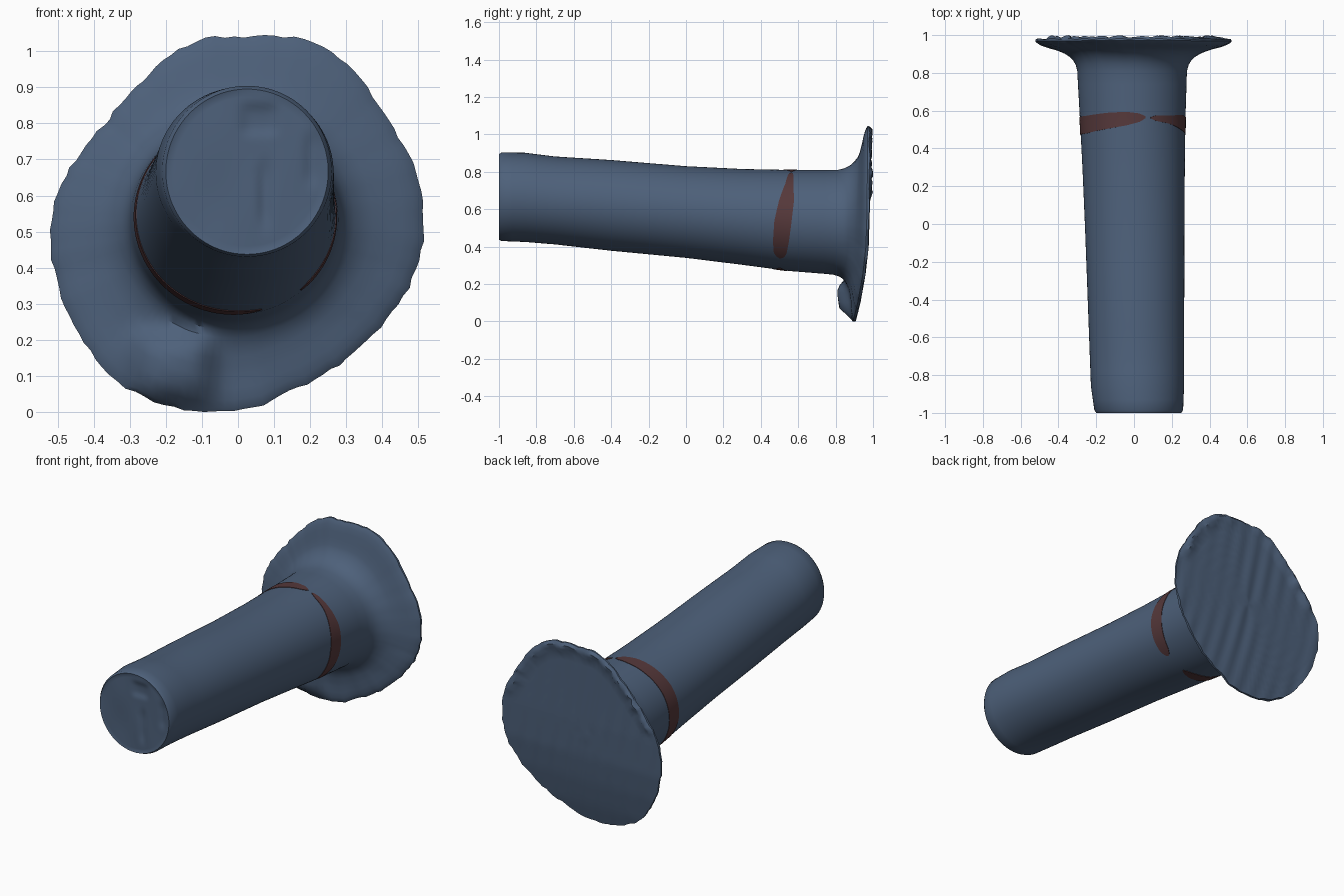
import bpy, bmesh, math, random
from math import sin, cos, pi, exp, radians

if "Cube" in bpy.data.objects:
    bpy.data.objects.remove(bpy.data.objects["Cube"])

random.seed(4)
N = 120  # segments round the tube


def lerp_table(table, v):
    """Piecewise linear lookup: rows are (key, values...)."""
    if v <= table[0][0]:
        return table[0][1:]
    for a, b in zip(table, table[1:]):
        if v <= b[0]:
            f = (v - a[0]) / (b[0] - a[0])
            return tuple(p + (q - p) * f for p, q in zip(a[1:], b[1:]))
    return table[-1][1:]


# tube stations: y, left x, right x, bottom z, top z
TUBE = [(-1.0, -.20, .25, .437, .895), (-.985, -.21, .26, .43, .904), (-.86, -.228, .265, .425, .902),
        (-.7, -.234, .266, .412, .882), (-.4, -.245, .266, .378, .863), (0, -.26, .267, .34, .83),
        (.3, -.273, .269, .303, .815), (.55, -.286, .272, .27, .81), (.8, -.30, .28, .25, .81)]

# flange outline seen from the front: x, z
OUTLINE = [(.515, .53), (.51, .62), (.45, .75), (.37, .88), (.26, 1.0), (.17, 1.035), (.02, 1.04),
           (-.09, 1.035), (-.17, 1.0), (-.26, .92), (-.36, .81), (-.44, .71), (-.505, .6),
           (-.52, .47), (-.49, .32), (-.42, .18), (-.30, .06), (-.16, .01), (-.07, 0), (.03, .008),
           (.15, .06), (.29, .14), (.40, .24), (.48, .36), (.513, .48)]
CX, CZ = -.01, .53
RADII = sorted((math.atan2(z - CZ, x - CX) % (2 * pi), math.hypot(x - CX, z - CZ)) for x, z in OUTLINE)
RADII.append((RADII[0][0] + 2 * pi, RADII[0][1]))

# rear face of the flange: z, y
BACK = [(0, .905), (.1, .93), (.25, .957), (.4, .974), (.6, .98), (1.04, .98)]


def tube_point(y, a, lift=0):
    xl, xr, zb, zt = lerp_table(TUBE, y)
    return ((xl + xr) / 2 + ((xr - xl) / 2 + lift) * cos(a), y,
            (zb + zt) / 2 + ((zt - zb) / 2 + lift) * sin(a))


def back_y(z):
    return lerp_table(BACK, z)[0]


def lump(x, z):
    """Swelling low on the left of the flange front."""
    return .07 * exp(-((x + .18) / .11) ** 4 - ((z - .125) / .09) ** 4)


def cap_dent(x, z):
    """Shallow soft dents on the small end."""
    groove = exp(-((x - .075) / .02) ** 2 - ((z - .6) / .09) ** 4)
    hollow = exp(-((x - .06) / .05) ** 4 - ((z - .81) / .04) ** 4)
    side = exp(-((x - .205) / .02) ** 2 - ((z - .7) / .07) ** 4)
    return .01 * (groove + hollow + side) + .002 * sin(23 * x) * sin(19 * z)


def make_object(name, bm, mat, angle=40):
    me = bpy.data.meshes.new(name)
    bmesh.ops.recalc_face_normals(bm, faces=bm.faces)
    bm.to_mesh(me)
    bm.free()
    ob = bpy.data.objects.new(name, me)
    bpy.context.collection.objects.link(ob)
    me.materials.append(mat)
    bpy.ops.object.select_all(action='DESELECT')
    ob.select_set(True)
    bpy.context.view_layer.objects.active = ob
    bpy.ops.object.shade_smooth_by_angle(angle=radians(angle))


def material(name, rgb):
    m = bpy.data.materials.new(name)
    m.diffuse_color = (*rgb, 1)
    m.use_nodes = True
    m.node_tree.nodes["Principled BSDF"].inputs["Base Color"].default_value = m.diffuse_color
    return m


blue = material("slate_blue", (.075, .118, .195))
red = material("dull_red", (.092, .04, .043))

# body: one skin from the small end, along the tube, over the flange to the rear face
angles = [2 * pi * i / N for i in range(N)]
edge = [lerp_table(RADII, a if a >= RADII[0][0] else a + 2 * pi)[0] + random.uniform(-.004, .004) for a in angles]
rings = []
xl, xr, zb, zt = TUBE[0][1:]
cap_c = ((xl + xr) / 2, (zb + zt) / 2)
for k in range(1, 20):  # small end
    s = k / 20
    ring = []
    for a in angles:
        x = cap_c[0] + (xr - xl) / 2 * s * cos(a)
        z = cap_c[1] + (zt - zb) / 2 * s * sin(a)
        ring.append((x, -.997 + cap_dent(x, z), z))
    rings.append(ring)
for y in [-1, -.985, -.93, -.86, -.78, -.7, -.55, -.4, -.2, 0, .15, .3, .42, .55, .65, .74]:  # tube
    rings.append([tube_point(y, a) for a in angles])
FRONT = [(0, .17), (.04, .135), (.1, .112), (.18, .094), (.3, .076), (.4, .066), (.5, .058), (.6, .05),
         (.75, .041), (.88, .03), (.96, .02), (1, .012)]  # flare: outward fraction, distance ahead of the rear
for t, off in FRONT:
    ring = []
    for a, r in zip(angles, edge):
        px, _, pz = tube_point(.8, a)
        x = px + (CX + r * cos(a) - px) * t
        z = max(0, pz + (CZ + r * sin(a) - pz) * t)
        scale = 1 - .22 * min(1, 3 * t) * max(0, sin(a))  # thinner towards the top
        ring.append((x, back_y(z) - off * scale - lump(x, z) * min(1, t * 4), z))
    rings.append(ring)
for s in [1, .97, .93, .88] + [.8 - .08 * k for k in range(10)]:  # rear face
    ring = []
    for a, r in zip(angles, edge):
        x, z = CX + r * s * cos(a), max(0, CZ + r * s * sin(a))
        y = back_y(z) + .003 * sin(60 * x + 12 * z)
        if z > .65 and .9 < s < .99:  # ragged lip near the top
            y += random.uniform(.003, .017)
        ring.append((x, min(y, 1), z))
    rings.append(ring)

bm = bmesh.new()
vr = [[bm.verts.new(p) for p in ring] for ring in rings]
for p, q in zip(vr, vr[1:]):
    for i in range(N):
        j = (i + 1) % N
        bm.faces.new((p[i], p[j], q[j], q[i]))
for ring, c in ((vr[0], (cap_c[0], -.997, cap_c[1])), (vr[-1], (CX, back_y(CZ), CZ))):
    v = bm.verts.new(c)
    for i in range(N):
        bm.faces.new((v, ring[i], ring[(i + 1) % N]))
make_object("flanged_tube", bm, blue)


# painted bands: thin tapered plates hugging the tube; shape rows are (fraction, y, half width)
def band(name, a0, a1, shape):
    bm = bmesh.new()
    n, m = 64, 6
    layers = []
    for lift in (.0025, -.004):
        rows = []
        for i in range(n + 1):
            c, w = lerp_table(shape, i / n)
            a = radians(a0 + (a1 - a0) * i / n)
            rows.append([bm.verts.new(tube_point(c + w * (2 * k / m - 1), a, lift)) for k in range(m + 1)])
        for p, q in zip(rows, rows[1:]):
            for k in range(m):
                bm.faces.new((p[k], p[k + 1], q[k + 1], q[k]))
        layers.append(rows)
    # close the rim between the outer and the sunk inner layer
    rims = [[r[0] for r in L] + L[-1][1:] + [r[m] for r in L[-2::-1]] + L[0][m - 1:0:-1] for L in layers]
    for i in range(len(rims[0])):
        bm.faces.new((rims[0][i - 1], rims[0][i], rims[1][i], rims[1][i - 1]))
    make_object(name, bm, red)


band("right_band", 70, -50, [(0, .563, .004), (.05, .56, .014), (.2, .553, .022), (.4, .537, .04), (.6, .518, .046),
                             (.8, .507, .042), (.93, .503, .034), (.98, .503, .02), (1, .503, .004)])
band("left_band", 76, 285, [(0, .565, .005), (.03, .563, .022), (.1, .558, .036), (.2, .547, .042), (.35, .527, .046),
                            (.55, .515, .048), (.8, .505, .044), (.93, .503, .034), (.98, .503, .018), (1, .503, .004)])
